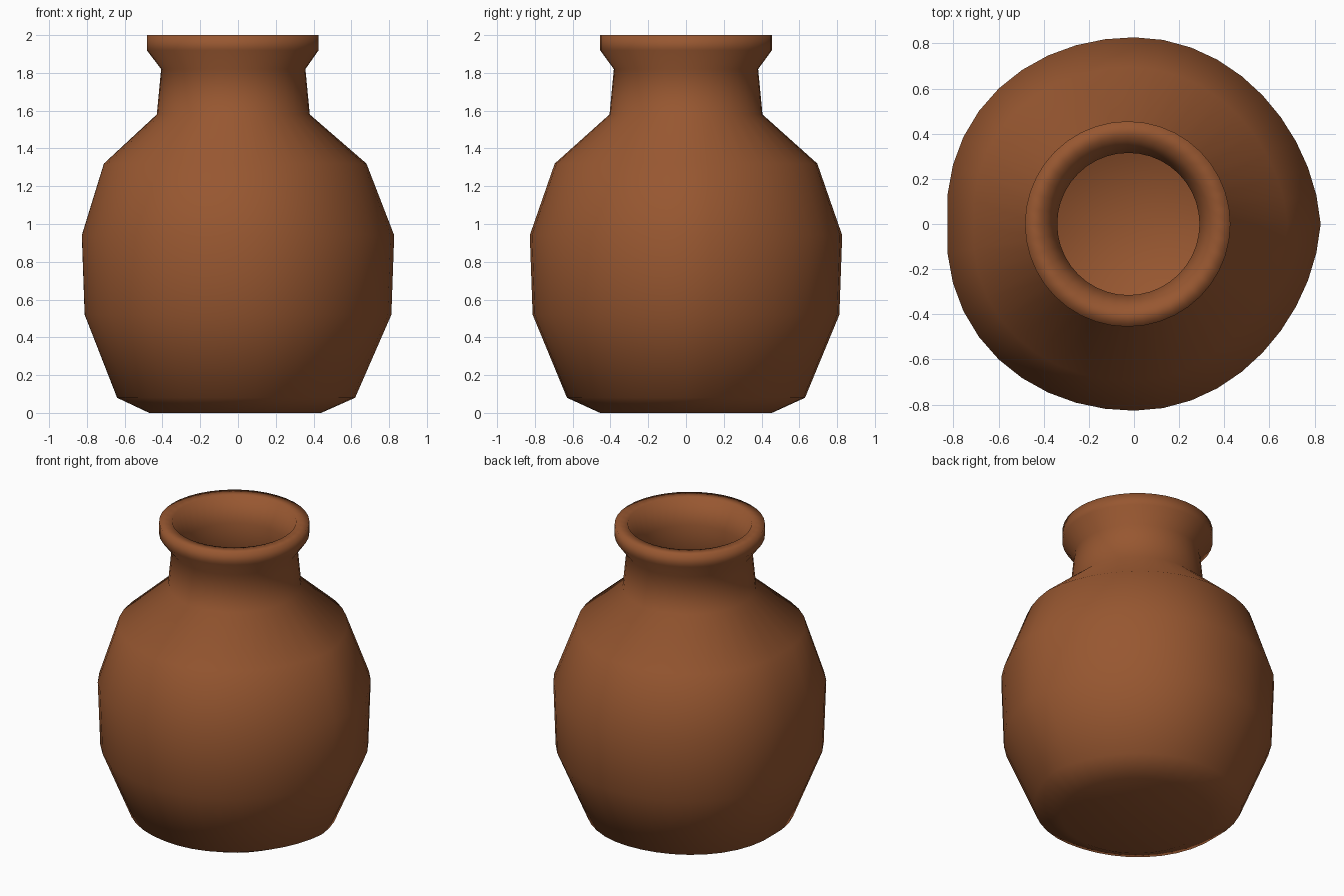
import bpy, bmesh, math

SEGMENTS = 40

cube = bpy.data.objects.get("Cube")
if cube:
    bpy.data.objects.remove(cube, do_unlink=True)

# Terracotta material
clay = bpy.data.materials.new("terracotta")
clay.use_nodes = True
colour = (0.31, 0.095, 0.03, 1)
clay.diffuse_color = colour
bsdf = clay.node_tree.nodes["Principled BSDF"]
bsdf.inputs["Base Color"].default_value = colour
bsdf.inputs["Roughness"].default_value = 0.8

# Profile rings: radius, height, sideways shift of the hand-thrown wall
outer = [
    (0.455, 0.0, -0.015), (0.63, 0.08, -0.01), (0.812, 0.52, 0.0),
    (0.827, 0.94, 0.0), (0.695, 1.32, -0.015), (0.405, 1.58, -0.025),
    (0.382, 1.82, -0.025), (0.455, 1.92, -0.028), (0.455, 2.0, -0.028),
]
inner = [
    (0.375, 2.0, -0.027), (0.315, 1.84, -0.025), (0.33, 1.56, -0.025),
    (0.61, 1.28, -0.015), (0.74, 0.93, 0.0), (0.72, 0.54, 0.0),
    (0.42, 0.2, -0.01),
]


def ring(bm, radius, z, shift):
    """One slightly uneven loop; the belly bulges more on the right."""
    wobble = 0.036 * radius if radius > 0.5 else 0.0
    verts = []
    for i in range(SEGMENTS):
        a = 2 * math.pi * i / SEGMENTS
        r = radius - wobble * math.cos(a) * abs(math.sin(2 * a))
        verts.append(bm.verts.new((r * math.cos(a) + shift, r * math.sin(a), z)))
    return verts


def close(bm, loop, z):
    """Fan a loop to a centre point."""
    tip = bm.verts.new((0, 0, z))
    for i in range(SEGMENTS):
        bm.faces.new((loop[i], loop[(i + 1) % SEGMENTS], tip))


# Pot: outer wall, lip, inner wall and floor in one closed skin
bm = bmesh.new()
loops = [ring(bm, *p) for p in outer + inner]
for low, high in zip(loops, loops[1:]):
    for i in range(SEGMENTS):
        j = (i + 1) % SEGMENTS
        bm.faces.new((low[i], low[j], high[j], high[i]))
close(bm, loops[0], 0.0)
close(bm, loops[-1], 0.1)
bmesh.ops.recalc_face_normals(bm, faces=bm.faces)
for face in bm.faces:
    face.smooth = True

mesh = bpy.data.meshes.new("clay_pot")
bm.to_mesh(mesh)
bm.free()
mesh.materials.append(clay)
pot = bpy.data.objects.new("clay_pot", mesh)
bpy.context.collection.objects.link(pot)
